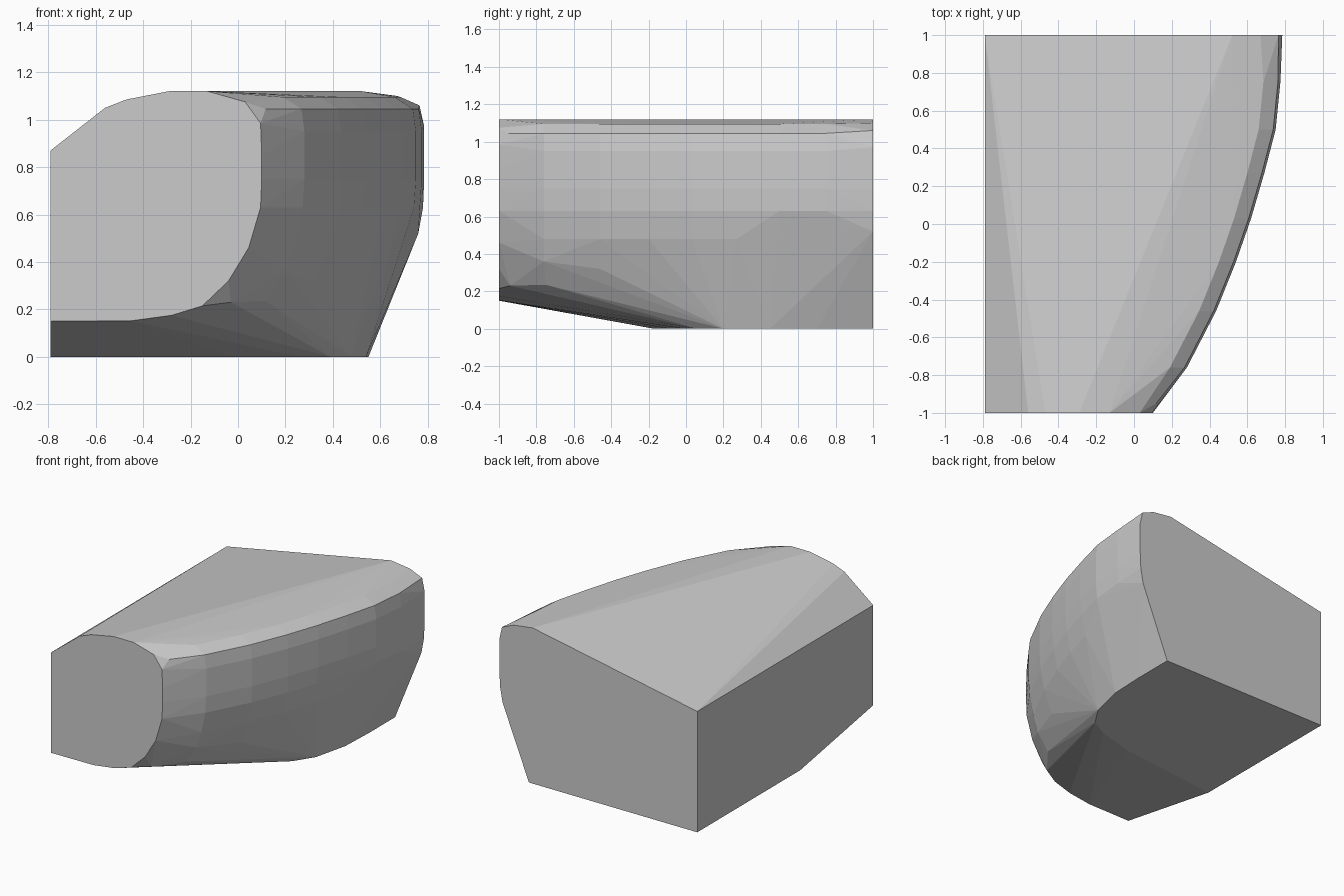
import bpy, bmesh

if "Cube" in bpy.data.objects:
    bpy.data.objects.remove(bpy.data.objects["Cube"])

# Front and back end profiles (x, z)
front = [(-.79, .87), (-.56, 1.05), (-.47, 1.085), (-.29, 1.12), (-.13, 1.12),
         (.03, 1.075), (.095, .985), (.10, .85), (.10, .75), (.095, .63), (.045, .46),
         (-.04, .32), (-.15, .215), (-.28, .175), (-.45, .152), (-.79, .15)]
back = [(-.79, .87), (.52, 1.12), (.67, 1.10), (.765, 1.06), (.785, .97),
        (.785, .75), (.78, .63), (.76, .52), (.55, 0), (-.79, 0)]

# Footprint curve on the ground (x, y)
foot = [(.55, .7), (.54, .45), (.48, .2), (.39, .06), (.26, -.01),
        (-.02, -.086), (-.79, -.17)]

# Widest outline seen from above (x, y)
side = [(.13, -.95), (.28, -.76), (.435, -.46), (.54, -.2), (.62, .03),
        (.69, .27), (.75, .5), (.775, .75)]

pts = [(x, -1, z) for x, z in front] + [(x, 1, z) for x, z in back]
pts += [(x, y, 0) for x, y in foot]

# Rings up the curved flank: height and inset from the widest outline
for z, inset in [(.63, .008), (.75, 0), (.95, 0), (1.045, .013), (1.095, .09)]:
    pts += [(x - inset, y, z) for x, y in side[(1 if z > 1.06 or z < 1 else 0):]]

# Lower flank, tucking in towards the underside
pts += [(x - .04, y, .48) for x, y in side[1:6]]
pts += [(-.03, -.94, .23), (.12, -.75, .235), (.2, -.76, .36), (.33, -.46, .32)]

# One convex faceted shell
bm = bmesh.new()
for p in pts:
    bm.verts.new(p)
res = bmesh.ops.convex_hull(bm, input=bm.verts[:])
loose = [v for v in bm.verts if not v.link_faces]
bmesh.ops.delete(bm, geom=loose, context='VERTS')
bmesh.ops.dissolve_limit(bm, angle_limit=.01, verts=bm.verts[:], edges=bm.edges[:])
bmesh.ops.recalc_face_normals(bm, faces=bm.faces[:])

mesh = bpy.data.meshes.new("rounded_block")
bm.to_mesh(mesh)
bm.free()
obj = bpy.data.objects.new("rounded_block", mesh)
bpy.context.collection.objects.link(obj)
